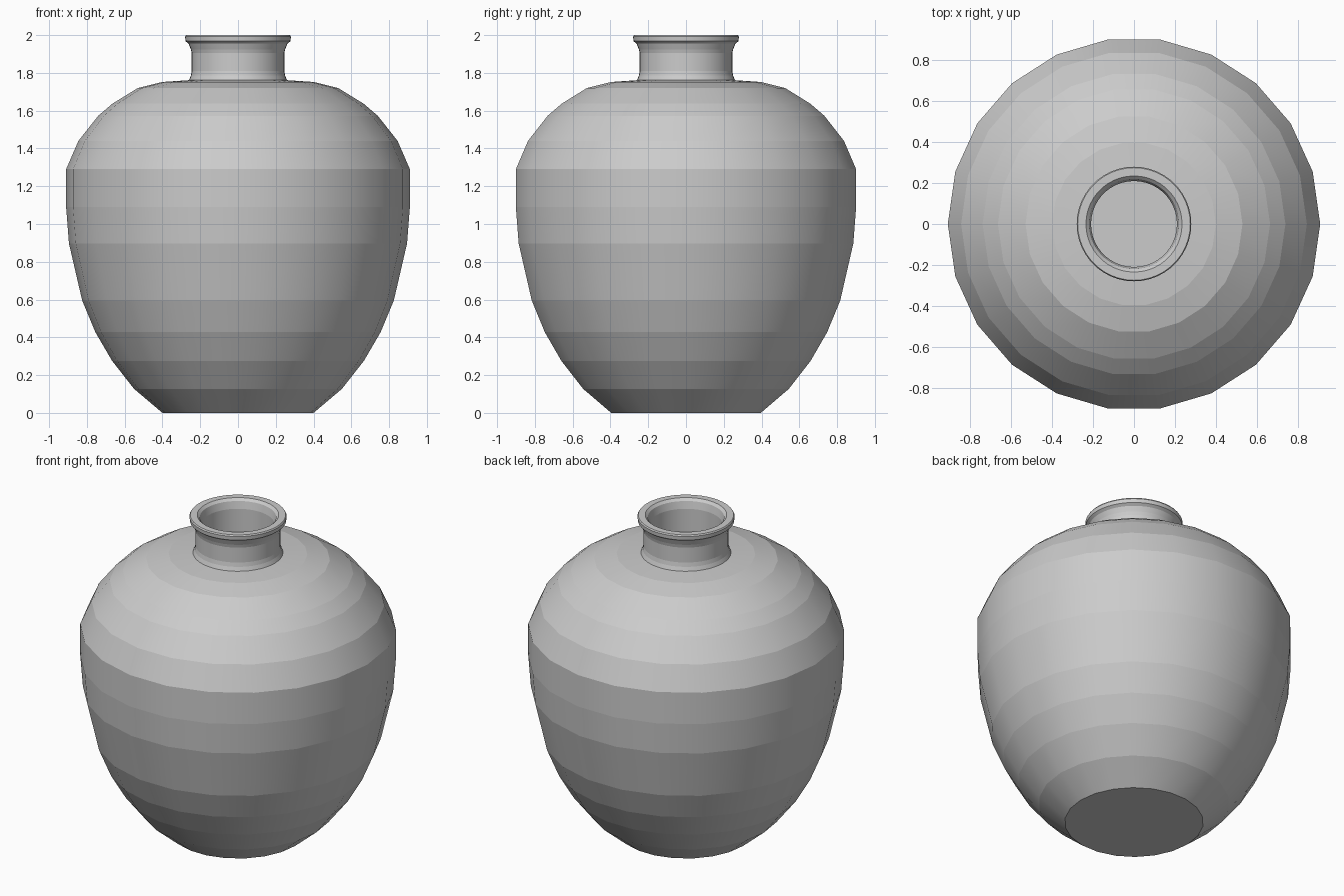
import bpy, bmesh
from math import sin, cos, tau

if "Cube" in bpy.data.objects:
    bpy.data.objects.remove(bpy.data.objects["Cube"])


def lathe(name, profile, sides, cap_bottom=False):
    """Revolve (radius, z) points; smooth around, crisp between rings."""
    bm = bmesh.new()
    rings = [[bm.verts.new((r * cos(tau * i / sides), r * sin(tau * i / sides), z))
              for i in range(sides)] for r, z in profile]
    for low, high in zip(rings, rings[1:]):
        for i in range(sides):
            j = (i + 1) % sides
            bm.faces.new((low[i], low[j], high[j], high[i])).smooth = True
    if cap_bottom:
        bm.faces.new(rings[0][::-1])
    for edge in bm.edges:
        a, b = edge.verts
        if abs(a.co.z - b.co.z) < 1e-5 and abs(a.co.xy.length - b.co.xy.length) < 1e-5:
            edge.smooth = False
    mesh = bpy.data.meshes.new(name)
    bm.to_mesh(mesh)
    bm.free()
    obj = bpy.data.objects.new(name, mesh)
    bpy.context.collection.objects.link(obj)
    return obj


# Faceted pot body, from the foot up to the shoulder opening
lathe("body", [
    (0.40, 0.0), (0.55, 0.127), (0.667, 0.276), (0.755, 0.427),
    (0.825, 0.595), (0.895, 0.897), (0.91, 1.09), (0.91, 1.29),
    (0.845, 1.44), (0.74, 1.573), (0.665, 1.637), (0.53, 1.72),
    (0.40, 1.752), (0.25, 1.762),
], 22, cap_bottom=True)

# Neck with flared base, rolled lip and inner wall
lathe("neck", [
    (0.26, 1.76), (0.25, 1.785), (0.245, 1.81), (0.245, 1.905),
    (0.25, 1.925), (0.262, 1.955), (0.278, 1.968), (0.28, 1.992),
    (0.275, 2.0), (0.235, 2.0), (0.22, 1.985), (0.21, 1.94),
    (0.21, 1.80), (0.22, 1.755), (0.25, 1.755), (0.26, 1.76),
], 44)
